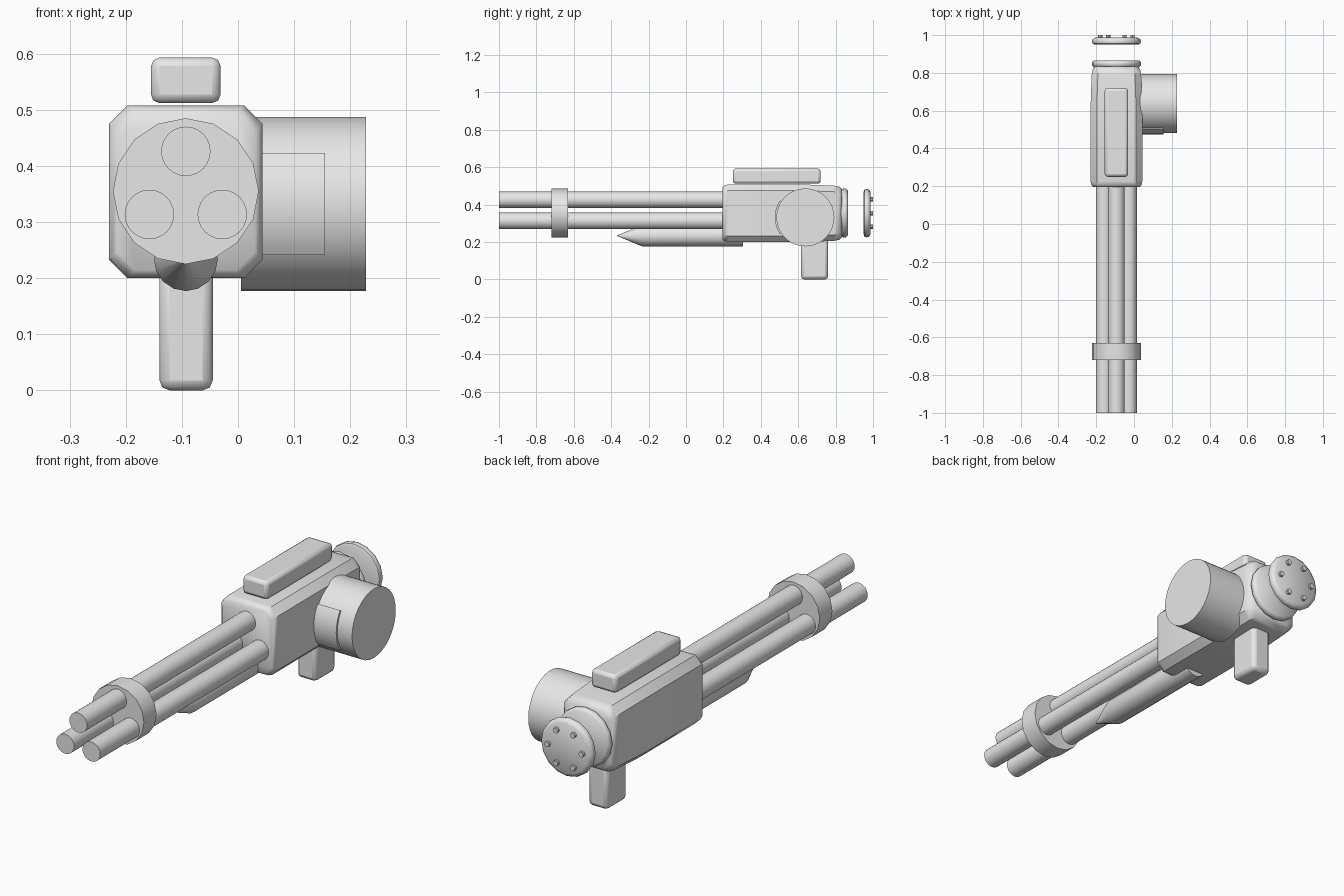
import bpy, bmesh, math
from mathutils import Vector

cube = bpy.data.objects.get("Cube")
if cube:
    bpy.data.objects.remove(cube, do_unlink=True)

grey = bpy.data.materials.new("plain_grey")
grey.use_nodes = True
grey.diffuse_color = (0.8, 0.8, 0.8, 1)
grey.node_tree.nodes["Principled BSDF"].inputs["Base Color"].default_value = (0.8, 0.8, 0.8, 1)

CX, CZ = -0.093, 0.355   # shared long axis of the barrels and rear discs


def loft(name, rings, angle=35):
    """Skin a list of matching closed rings and cap both ends."""
    bm = bmesh.new()
    loops = [[bm.verts.new(p) for p in ring] for ring in rings]
    n = len(loops[0])
    for a, b in zip(loops, loops[1:]):
        for i in range(n):
            j = (i + 1) % n
            bm.faces.new((a[i], a[j], b[j], b[i]))
    bm.faces.new(loops[0])
    bm.faces.new(loops[-1])
    bmesh.ops.recalc_face_normals(bm, faces=bm.faces)
    mesh = bpy.data.meshes.new(name)
    bm.to_mesh(mesh)
    bm.free()
    mesh.materials.append(grey)
    obj = bpy.data.objects.new(name, mesh)
    bpy.context.collection.objects.link(obj)
    bpy.ops.object.select_all(action='DESELECT')
    obj.select_set(True)
    bpy.context.view_layer.objects.active = obj
    bpy.ops.object.shade_smooth_by_angle(angle=math.radians(angle))
    return obj


def turned(name, x, z, profile, sides=24, angle=35):
    """Round part along y from (radius, y) pairs."""
    turns = [math.tau * i / sides for i in range(sides)]
    return loft(name, [[(x + r * math.sin(t), y, z + r * math.cos(t)) for t in turns]
                       for r, y in profile], angle)


def bevelled_box(name, low, high, bevel, segments=2):
    low, high = Vector(low), Vector(high)
    ring = [(low.x, low.y), (high.x, low.y), (high.x, high.y), (low.x, high.y)]
    obj = loft(name, [[(x, y, z) for x, y in ring] for z in (low.z, high.z)])
    mod = obj.modifiers.new("rounded_edges", 'BEVEL')
    mod.width = bevel
    mod.segments = segments
    return obj


# Main housing: chamfered section, drawn in at both ends
def housing_section(y, inset, chamfer=0.033):
    w, h = 0.137 - inset, 0.154 - inset
    corners = [(w, h - chamfer), (w - chamfer, h)]
    corners += [(-x, z) for x, z in reversed(corners)]
    corners += [(-x, -z) for x, z in corners]
    return [(CX + x, y, 0.354 + z) for x, z in corners]


loft("housing", [housing_section(y, i) for y, i in
                 ((0.195, 0.014), (0.205, 0.005), (0.225, 0), (0.62, 0),
                  (0.79, 0.006), (0.82, 0.012), (0.835, 0.025))], 40)

# Three barrels and the clamp ring
for i in range(3):
    t = math.tau * i / 3
    turned(f"barrel_{i + 1}", CX + 0.075 * math.sin(t), 0.351 + 0.075 * math.cos(t),
           [(0.044, -1), (0.044, 0.22)])
turned("barrel_clamp", CX, CZ, [(0.13, -0.72), (0.13, -0.63)], 16)

# Pointed tube under the barrels
turned("lower_tube", CX, 0.234, [(0.001, -0.37), (0.057, -0.235), (0.057, 0.305)], 16)

# Rear collar, separate end plate and its bolts
turned("rear_collar", CX, CZ, [(0.1, 0.8), (0.122, 0.832), (0.13, 0.84),
                               (0.13, 0.856), (0.12, 0.866)], 16, 50)
turned("end_plate", CX, CZ, [(0.115, 0.95), (0.127, 0.955), (0.13, 0.965),
                             (0.127, 0.978), (0.112, 0.987)], 16, 50)
for i in range(6):
    t = math.tau * i / 6
    turned(f"bolt_{i + 1}", CX + 0.085 * math.cos(t), CZ + 0.085 * math.sin(t),
           [(0.012, 0.98), (0.012, 1.0)], 10)

# Top rail and grip
bevelled_box("top_rail", (-0.155, 0.25, 0.512), (-0.031, 0.72, 0.593), 0.015)
bevelled_box("grip", (-0.14, 0.615, 0), (-0.045, 0.76, 0.23), 0.018)

# Side drum across x, with a thin curved plate on its front
DY, DZ = 0.638, 0.332
turns = [math.tau * i / 32 for i in range(32)]
loft("side_drum", [[(x, DY + 0.155 * math.cos(t), DZ + 0.155 * math.sin(t)) for t in turns]
                   for x in (0.005, 0.228)])
arc = [-0.59 + 1.18 * i / 10 for i in range(11)]
outline = [(0.163, t) for t in arc] + [(0.15, t) for t in reversed(arc)]
loft("drum_plate", [[(x, DY - r * math.cos(t), DZ + r * math.sin(t)) for r, t in outline]
                    for x in (0.02, 0.155)])
